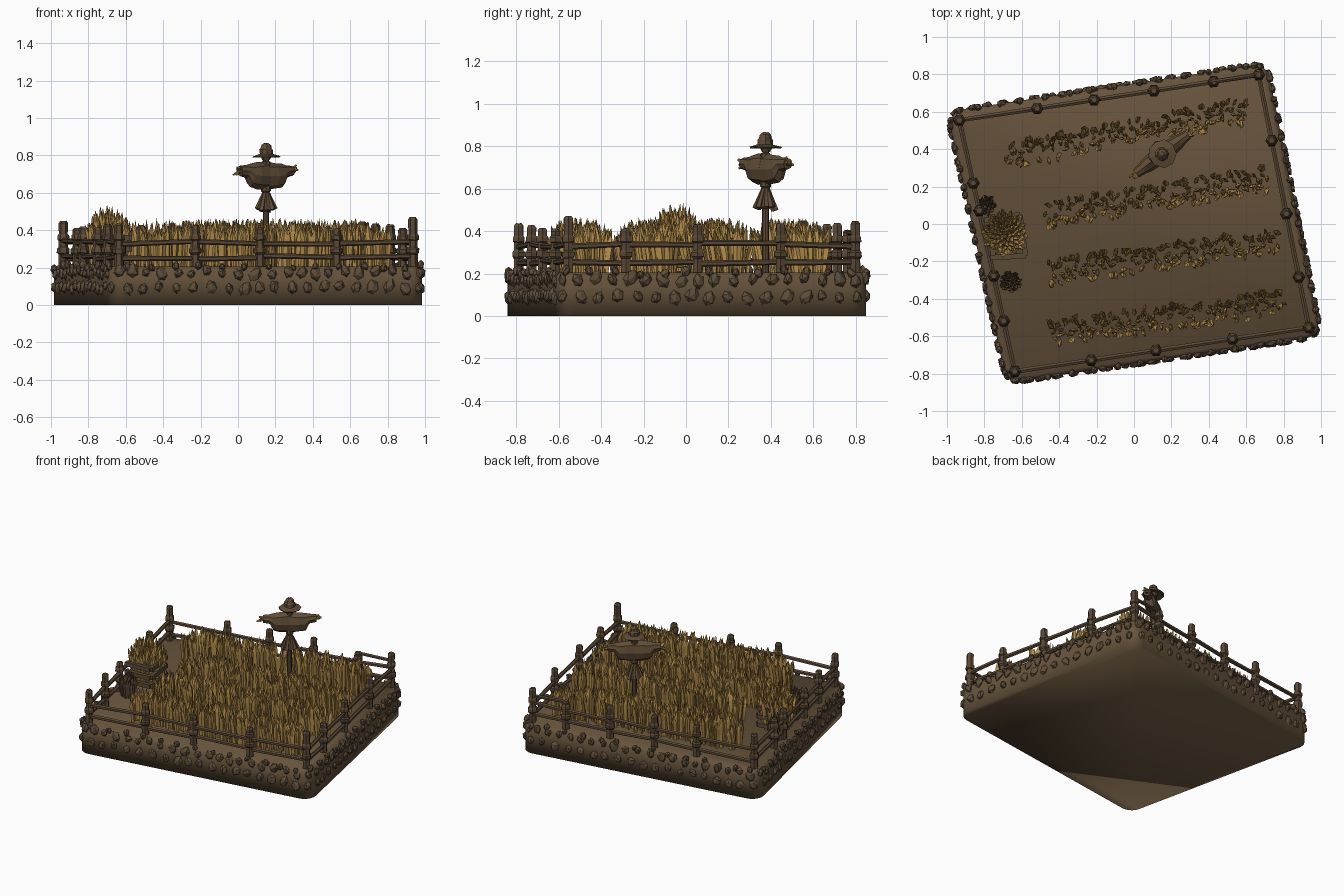
import bpy, bmesh, math, random
from mathutils import Vector, Matrix

if "Cube" in bpy.data.objects:
    bpy.data.objects.remove(bpy.data.objects["Cube"])
random.seed(4)
R = random.uniform


def mat(name, c):
    m = bpy.data.materials.new(name)
    m.diffuse_color = (*c, 1)
    m.use_nodes = True
    m.node_tree.nodes["Principled BSDF"].inputs["Base Color"].default_value = m.diffuse_color
    return m


EARTH = mat("earth brown", (0.135, 0.088, 0.046))
WOOD = mat("wood brown", (0.105, 0.068, 0.037))
STONE = mat("stone brown", (0.115, 0.076, 0.042))
GOLD = mat("wheat gold", (0.46, 0.27, 0.07))
CLOTH = mat("cloth brown", (0.115, 0.072, 0.038))


def finish(bm, name, material, smooth=False):
    bmesh.ops.recalc_face_normals(bm, faces=bm.faces)
    me = bpy.data.meshes.new(name)
    bm.to_mesh(me)
    bm.free()
    me.materials.append(material)
    for p in me.polygons:
        p.use_smooth = smooth
    ob = bpy.data.objects.new(name, me)
    bpy.context.collection.objects.link(ob)
    return ob


def loft(bm, rings):
    """Skin a list of closed rings and cap both ends."""
    vs = [[bm.verts.new(p) for p in r] for r in rings]
    n = len(vs[0])
    for a, b in zip(vs, vs[1:]):
        for i in range(n):
            bm.faces.new((a[i], a[(i + 1) % n], b[(i + 1) % n], b[i]))
    bm.faces.new(vs[0][::-1])
    bm.faces.new(vs[-1])


def turned(bm, base, prof, n=8, wob=0.0):
    """Upright lathe: prof is (radius, z) pairs around base x, y."""
    loft(bm, [[(base[0] + r * (1 + R(-wob, wob)) * math.cos(2 * math.pi * i / n),
                base[1] + r * (1 + R(-wob, wob)) * math.sin(2 * math.pi * i / n),
                z + R(-wob, wob) * 0.03) for i in range(n)] for r, z in prof])


def beam(bm, a, b, r0, r1=None, n=6):
    """Tapered pole from a to b."""
    a, b = Vector(a), Vector(b)
    q = (b - a).to_track_quat('Z', 'Y')
    loft(bm, [[p + q @ Vector((r * math.cos(2 * math.pi * (i + .5) / n),
                               r * math.sin(2 * math.pi * (i + .5) / n), 0)) for i in range(n)]
              for p, r in ((a, r0), (b, r1 or r0))])


def blade(bm, x, y, z, h, w, lx, ly):
    """Leaf-shaped stalk bending outward by lx, ly."""
    t = R(0, math.pi)
    rings = []
    for f, k in ((0, .55), (.45, .9), (.72, 1), (1, .06)):
        c = Vector((x + lx * f * f, y + ly * f * f, z + h * f))
        rings.append([c + Vector((math.cos(t + i * math.pi / 2), math.sin(t + i * math.pi / 2), 0))
                      * w * k * (1 if i % 2 == 0 else .55) for i in range(4)])
    loft(bm, rings)


# Plot outline: skewed, turned rectangle
BL, BR, TR, TL = [Vector(p) for p in ((-.68, -.85), (1.0, -.60), (.71, .86), (-1.0, .60))]
CORNERS = [BL, BR, TR, TL]
CENTRE = sum(CORNERS, Vector((0, 0))) / 4


def inset(d):
    """Corners moved inward by d from both neighbouring sides."""
    out = []
    for i, c in enumerate(CORNERS):
        e0 = (CORNERS[i - 1] - c).normalized()
        e1 = (CORNERS[(i + 1) % 4] - c).normalized()
        out.append(c + (e0 + e1) * d)
    return out


def outline(rad, off=0.0):
    pts = []
    for i, c in enumerate(inset(rad)):
        e0 = (CORNERS[i] - CORNERS[i - 1]).normalized()
        a = math.atan2(e0.y, e0.x) - math.pi / 2
        for k in range(6):
            t = a + math.pi / 2 * k / 5
            pts.append(c + Vector((math.cos(t), math.sin(t))) * (rad + off))
    return pts


# Earth slab with rounded corners
bm = bmesh.new()
loft(bm, [[(p.x, p.y, z) for p in outline(.08, o)] for z, o in ((0, 0), (.185, 0), (.205, -.02))])
finish(bm, "earth_slab", EARTH, True)

# Stones set into the slab sides, two staggered rows and a rim row
bm = bmesh.new()
path = outline(.08)
path.append(path[0])
for z, step, off in ((.175, .082, 0), (.092, .088, .04), (.205, .12, .02)):
    s = off
    for a, b in zip(path, path[1:]):
        d = b - a
        L = d.length
        while s < L:
            p = a + d * (s / L)
            ang = math.atan2(d.y, d.x)
            k = R(.75, 1.15) * (.75 if z > .2 else 1)
            m = (Matrix.Translation((p.x, p.y, z + R(-.012, .012))) @ Matrix.Rotation(ang, 4, 'Z')
                 @ Matrix.Rotation(R(-.6, .6), 4, 'Y') @ Matrix.Diagonal((.03 * k, .022, .037 * k, 1)))
            geo = bmesh.ops.create_icosphere(bm, subdivisions=1, radius=1)
            for v in geo['verts']:
                v.co = m @ (v.co * R(.82, 1.1))
            s += step * R(.85, 1.15)
        s -= L
finish(bm, "side_stones", STONE)

# Fence posts with rope bands, and two rails per side
posts, rails = bmesh.new(), bmesh.new()
FC = inset(.055)
STOPS = [(0, .26, .48, .74), (0, .2, .45, .74), (0, .15, .35, .55, .74), (0, .25, .36, .62, .8)]
for i in range(4):
    a, b = FC[i], FC[(i + 1) % 4]
    for t in STOPS[i]:
        p = a.lerp(b, t)
        top = (.44 if t == 0 else .41) + R(-.02, .02)
        turned(posts, p, [(.026, .18), (.025, .27), (.034, .28), (.034, .30), (.025, .31), (.024, .345),
                          (.032, .35), (.031, .37), (.024, .38), (.025, top), (.016, top + .012)], 6, .06)
    for z in (.255, .335):
        stops = list(STOPS[i]) + [1]
        for t0, t1 in zip(stops, stops[1:]):
            p, q = a.lerp(b, t0 - .01), a.lerp(b, t1 + .01)
            beam(rails, (*p, z + R(-.01, .01)), (*q, z + R(-.01, .01)), .015, .013)
# raised top rails on the back right
beam(rails, (*FC[2].lerp(FC[3], -.01), .39), (*FC[2].lerp(FC[3], .16), .395), .012)
finish(posts, "fence_posts", WOOD)
finish(rails, "fence_rails", WOOD)

# Four rows of wheat
ROWS = [((-.69, .36), (.61, .61)), ((-.47, .05), (.71, .24)),
        ((-.46, -.26), (.77, -.09)), ((-.45, -.58), (.80, -.42))]
for n, (a, b) in enumerate(ROWS):
    a, b = Vector(a), Vector(b)
    d = (b - a).normalized()
    side = Vector((-d.y, d.x))
    bm = bmesh.new()
    count = 210
    for k in range(count):
        t = (k + R(0, 1)) / count
        s = R(-1, 1)
        p = a.lerp(b, t) + side * s * .055
        end = min(t, 1 - t)
        h = (.255 - .045 * s * s) * (1 - .18 * max(0, 1 - end / .08)) * R(.86, 1.06)
        lean = side * s * .03 + d * R(-.018, .018)
        blade(bm, p.x, p.y, .195, h, R(.016, .023), lean.x, lean.y)
    finish(bm, "wheat_row_%d" % (n + 1), GOLD)


def sheaf(name, material, c, z, h, rad, count, w):
    """Round bundle of stalks, lower toward its rim."""
    bm = bmesh.new()
    for k in range(count):
        f, t = math.sqrt((k + .5) / count), k * 2.4
        x, y = math.cos(t) * f, math.sin(t) * f
        blade(bm, c[0] + x * rad * .75, c[1] + y * rad * .75, z,
              h * (1 - .35 * f * f) * R(.9, 1.05), w, x * rad * .3, y * rad * .3)
    finish(bm, name, material)


# Hay heap on a small wooden crate, with two brown bundles beside it
sheaf("hay_heap", GOLD, (-.69, -.05), .21, .32, .125, 75, .022)
sheaf("brown_bundle_back", CLOTH, (-.79, .10), .2, .19, .055, 26, .018)
sheaf("brown_bundle_front", CLOTH, (-.66, -.31), .2, .19, .06, 28, .018)
bm = bmesh.new()
for z in (.24, .30, .36):
    for x0, y0, x1, y1 in ((-.58, -.17, -.61, .05), (-.61, .05, -.80, .02), (-.77, -.18, -.58, -.17)):
        beam(bm, (x0, y0, z), (x1, y1, z), .02, n=4)
finish(bm, "crate_boards", WOOD)

# Scarecrow: pole, cross arm, coat, skirt, hat
C = Vector((.15, .375))
D = Vector((.8, .6))
bm = bmesh.new()
turned(bm, C, [(.017, .19), (.016, .60), (.026, .61), (.025, .765), (.015, .77), (.014, .80)], 8, .05)
e0, e1 = C - D * .19, C + D * .19
beam(bm, (*e0, .715), (*e1, .72), .014)
finish(bm, "scarecrow_pole", WOOD)

bm = bmesh.new()
hands = bmesh.new()
for s in (-1, 1):
    rings = []
    for f, lo, hi, w in ((.0, .615, .765, .04), (.06, .62, .762, .045), (.105, .63, .755, .04),
                         (.13, .68, .75, .032), (.175, .69, .745, .026)):
        c = C + D * f * s
        nrm = Vector((-D.y, D.x))
        mid, hh = (lo + hi) / 2, (hi - lo) / 2
        rings.append([(*(c + nrm * w * math.cos(math.pi * k / 4)), mid + hh * math.sin(math.pi * k / 4) * R(.92, 1.05))
                      for k in range(8)])
    loft(bm, rings)
    for k in range(7):
        p = C + D * s * .165
        q = p + D * s * R(.015, .04) + Vector((R(-.02, .02), R(-.02, .02)))
        beam(hands, (*p, .72), (*q, .72 + R(-.025, .03)), .012, .005, 5)
finish(bm, "scarecrow_coat", CLOTH)
finish(hands, "scarecrow_straw_hands", GOLD)

bm = bmesh.new()
for k in range(9):
    t = 2 * math.pi * k / 9
    o = Vector((math.cos(t), math.sin(t)))
    beam(bm, (*(C + o * .012), .60), (*(C + o * .046), .505 + R(-.01, .01)), .009, .018, 5)
finish(bm, "scarecrow_skirt", CLOTH)

bm = bmesh.new()
turned(bm, C, [(.02, .775), (.028, .79), (.03, .80), (.072, .79), (.074, .796), (.037, .808), (.037, .83),
               (.030, .838), (.026, .855), (.012, .865)], 9, .08)
finish(bm, "scarecrow_hat", CLOTH)
